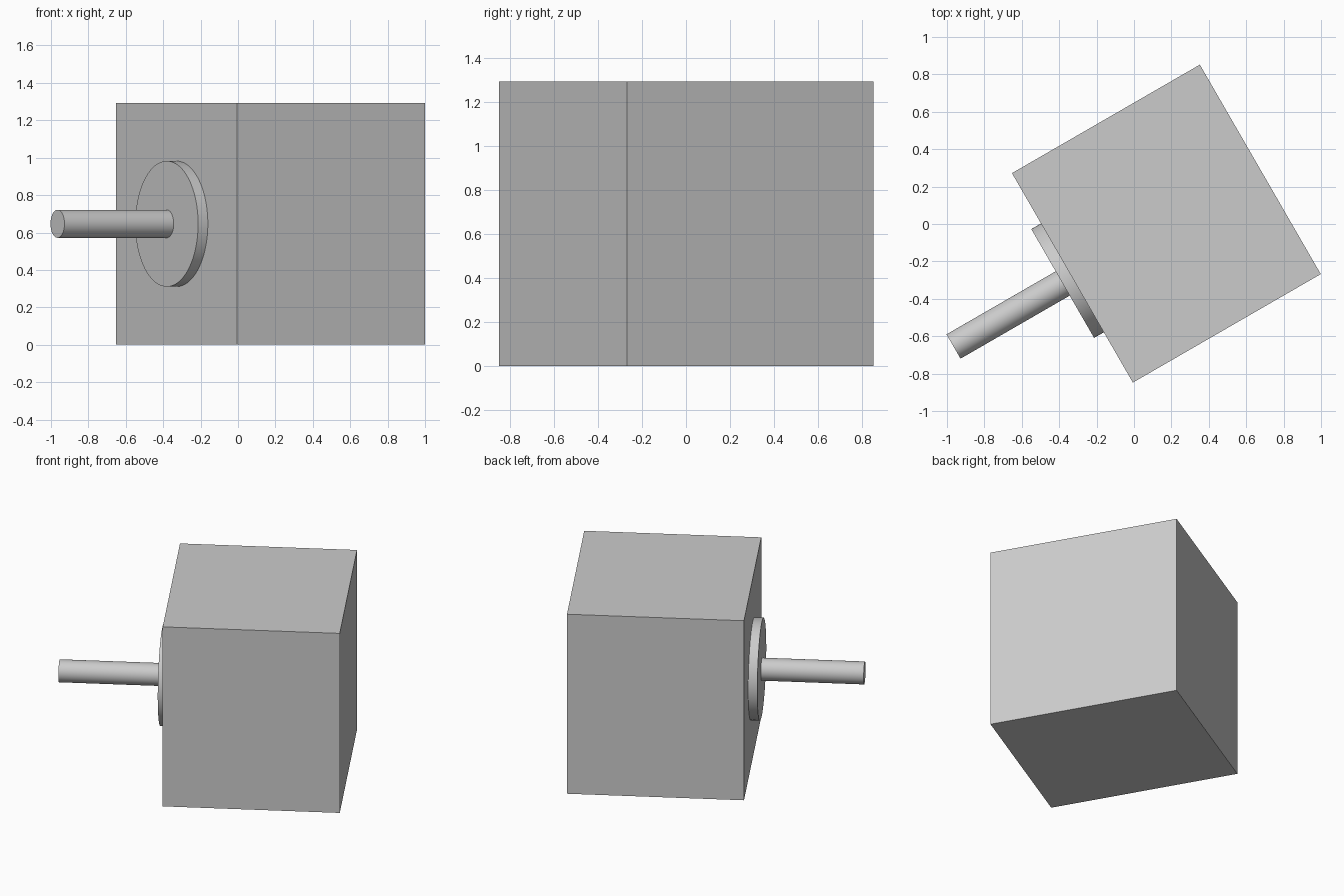
import bpy
from math import radians, pi
from mathutils import Matrix, Vector

cube = bpy.data.objects.get("Cube")
if cube:
    bpy.data.objects.remove(cube, do_unlink=True)

# Single grey material
GREY = (0.6, 0.6, 0.6, 1)
grey = bpy.data.materials.new("light grey")
grey.use_nodes = True
grey.diffuse_color = GREY
grey.node_tree.nodes["Principled BSDF"].inputs["Base Color"].default_value = GREY

DEPTH, SIDE = 1.16, 1.293
MID = SIDE / 2
# Whole assembly is turned about the vertical axis
frame = Matrix.Translation((0.173, 0.002, MID)) @ Matrix.Rotation(radians(30), 4, "Z")


def finish(obj, name, local):
    obj.name = name
    obj.matrix_world = frame @ local
    obj.data.materials.append(grey)
    return obj


def axial_cylinder(name, radius, start, end):
    """Cylinder along the assembly's own x axis."""
    bpy.ops.mesh.primitive_cylinder_add(vertices=96, radius=radius, depth=abs(end - start))
    bpy.ops.object.shade_smooth_by_angle(angle=radians(30))
    local = Matrix.Translation(((start + end) / 2, 0, 0)) @ Matrix.Rotation(pi / 2, 4, "Y")
    return finish(bpy.context.object, name, local)


# Block housing
bpy.ops.mesh.primitive_cube_add(size=1)
housing = bpy.context.object
housing.data.transform(Matrix.Diagonal(Vector((DEPTH, SIDE, SIDE, 1))))
finish(housing, "housing", Matrix.Identity(4))

# Round boss and output shaft on the housing's face
face = -DEPTH / 2
axial_cylinder("boss", 0.336, face, face - 0.06)
axial_cylinder("shaft", 0.075, face - 0.06, face - 0.734)
